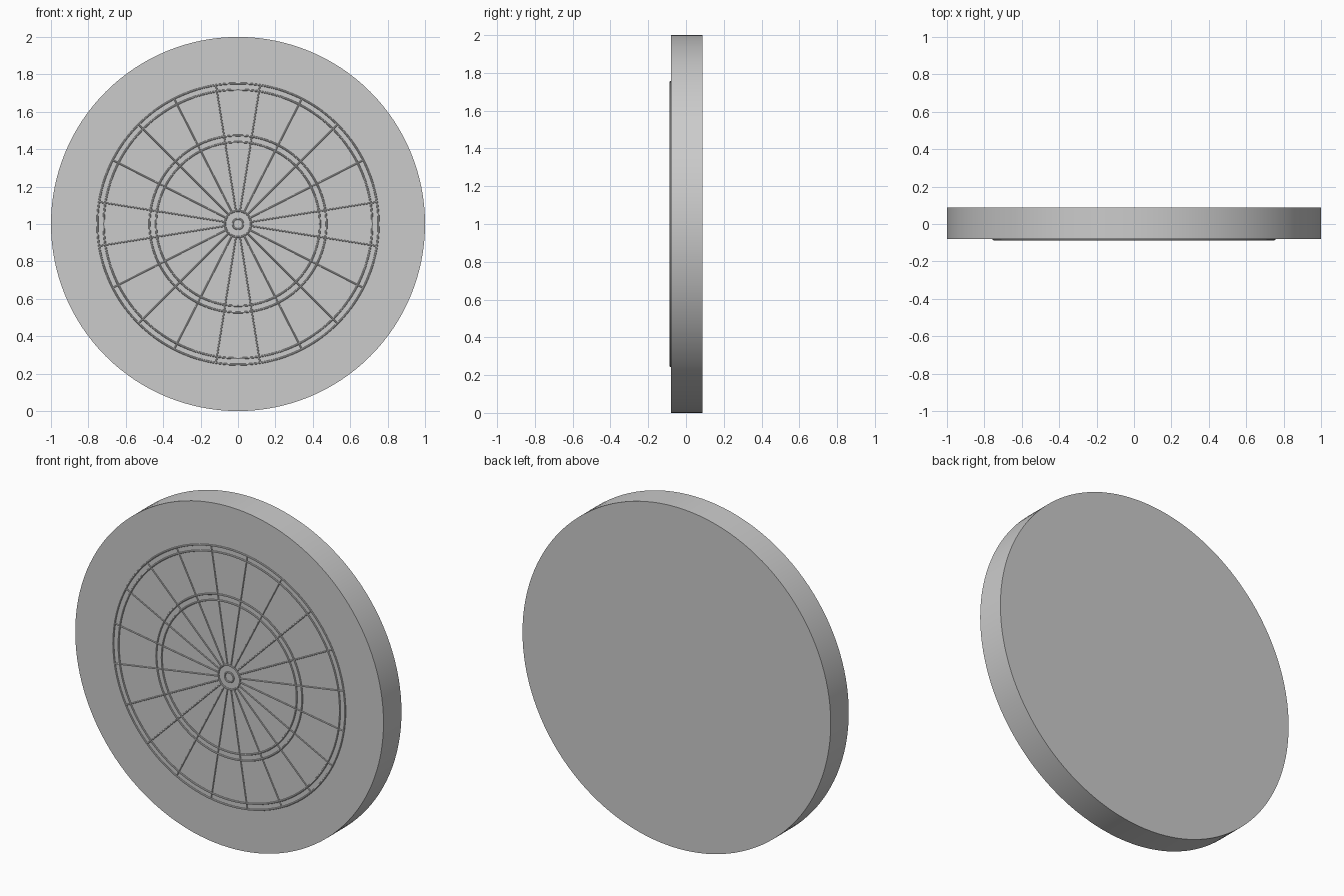
import bpy, math
from mathutils import Matrix

if "Cube" in bpy.data.objects:
    bpy.data.objects.remove(bpy.data.objects["Cube"])

CENTER_Z = 1.0
FACE_Y = -0.08      # front face of the board
BACK_Y = 0.087
WIRE = 0.005        # wire radius
WIRE_Y = FACE_Y - 0.002


def finish(obj, name):
    obj.name = name
    bpy.ops.object.shade_smooth_by_angle(angle=math.radians(35))
    return obj


# Thick round board
bpy.ops.mesh.primitive_cylinder_add(
    vertices=128, radius=1.0, depth=BACK_Y - FACE_Y,
    location=(0, (FACE_Y + BACK_Y) / 2, CENTER_Z), rotation=(math.pi / 2, 0, 0))
finish(bpy.context.object, "board")


# Raised ring wires
def ring(name, radius):
    bpy.ops.mesh.primitive_torus_add(
        major_radius=radius, minor_radius=WIRE, major_segments=128, minor_segments=8,
        location=(0, WIRE_Y, CENTER_Z), rotation=(math.pi / 2, 0, 0))
    finish(bpy.context.object, name)


for name, radius in [("outer_ring_outside", 0.752), ("outer_ring_inside", 0.718),
                     ("middle_ring_outside", 0.473), ("middle_ring_inside", 0.438),
                     ("center_ring_outside", 0.07), ("center_ring_inside", 0.028)]:
    ring(name, radius)

# Twenty radial wires between the center and the outer ring
r0, r1 = 0.07, 0.752
for i in range(20):
    a = math.radians(9 + 18 * i)
    mid = (r0 + r1) / 2
    bpy.ops.mesh.primitive_cylinder_add(vertices=8, radius=WIRE * 0.8, depth=r1 - r0)
    spoke = bpy.context.object
    spoke.matrix_world = (Matrix.Translation((0, WIRE_Y, CENTER_Z))
                          @ Matrix.Rotation(a, 4, 'Y')
                          @ Matrix.Translation((0, 0, mid)))
    finish(spoke, f"spoke_wire_{i + 1}")
